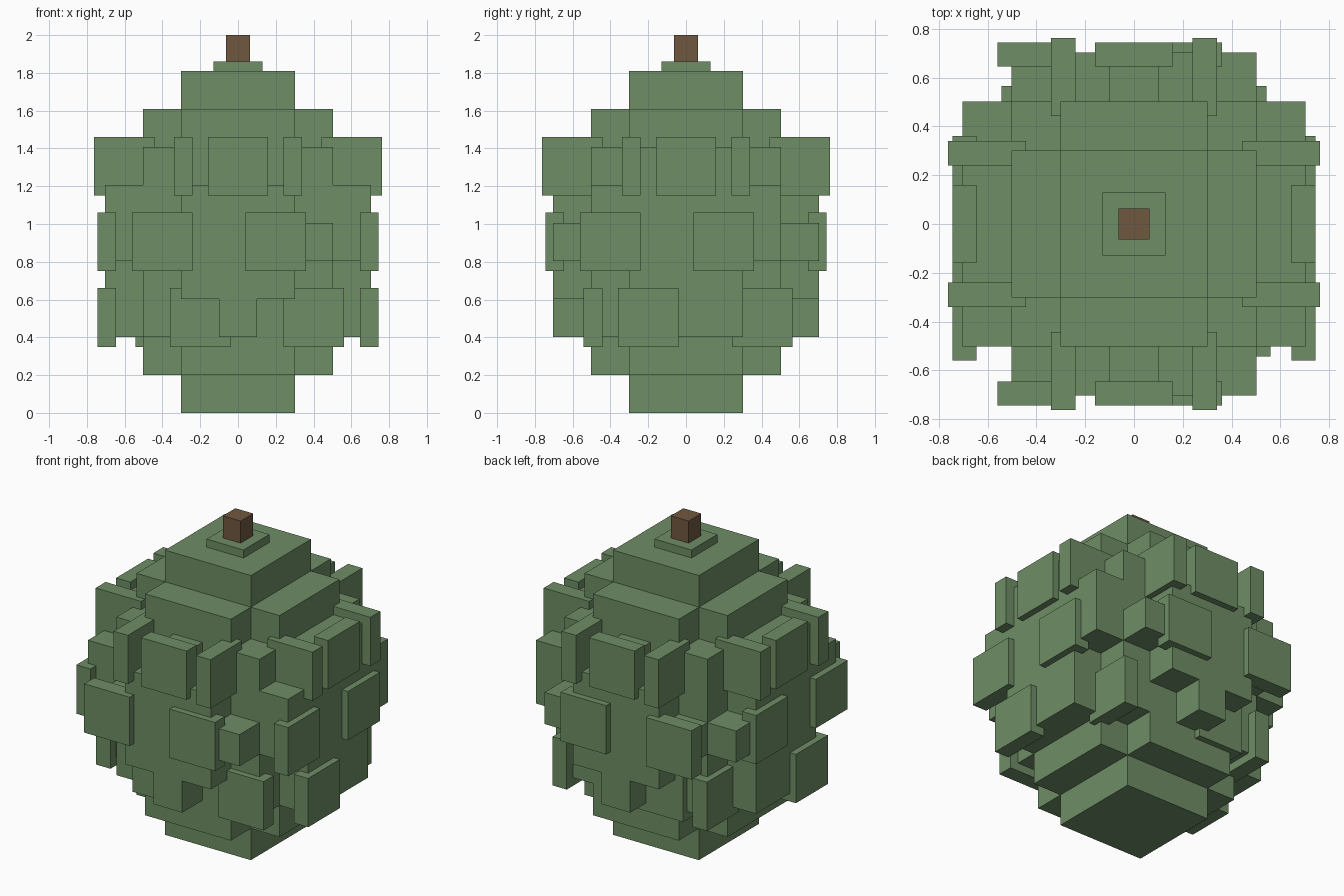
import bpy, bmesh
from mathutils import Vector

if "Cube" in bpy.data.objects:
    bpy.data.objects.remove(bpy.data.objects["Cube"])

C = 0.201  # size of one block


def material(name, rgb):
    m = bpy.data.materials.new(name)
    m.diffuse_color = (*rgb, 1)
    m.use_nodes = True
    m.node_tree.nodes["Principled BSDF"].inputs["Base Color"].default_value = m.diffuse_color
    return m


green = material("leaf green", (0.156, 0.27, 0.13))
brown = material("bark brown", (0.162, 0.098, 0.051))


def boxes(name, items, mat):
    """One object made of boxes, each given as (centre, size)."""
    bm = bmesh.new()
    for centre, size in items:
        verts = bmesh.ops.create_cube(bm, size=1)["verts"]
        bmesh.ops.scale(bm, vec=Vector(size), verts=verts)
        bmesh.ops.translate(bm, vec=Vector(centre), verts=verts)
    me = bpy.data.meshes.new(name)
    bm.to_mesh(me)
    bm.free()
    me.materials.append(mat)
    ob = bpy.data.objects.new(name, me)
    bpy.context.collection.objects.link(ob)
    return ob


def blocks(nx, ny, z0, z1):
    """Centred box, nx by ny blocks wide, from block level z0 to z1."""
    return ((0, 0, (z0 + z1) / 2 * C), (nx * C, ny * C, (z1 - z0) * C))


# Rounded core: stepped layers, crosses near the poles, shells on the sides
core = [blocks(3, 3, 0, 9), blocks(5, 5, 2, 7)]
for z in (1, 7):
    core += [blocks(5, 3, z, z + 1), blocks(3, 5, z, z + 1)]
core += [blocks(7, 3, 2, 7), blocks(7, 5, 4, 5),
         blocks(1, 7, 2, 7), blocks(3, 7, 3, 6), blocks(5, 7, 4, 5)]
# extra shell blocks on the left and right sides
for x, y in ((3, -2), (3, 2), (-3, -2)):
    core.append(((x * C, y * C, 5.5 * C), (C, C, C)))
boxes("core", core, green)

W, T, H = 0.32, 0.1, 0.31  # leaf plate width, thickness, height


def plate(along_x, x, y, z):
    return ((x, y, z), (W, T, H) if along_x else (T, W, H))


# Upper ring: a flat plate on each side, flanked by fins standing outward
upper = []
for s in (-1, 1):
    upper += [plate(True, 0, s * 0.695, 1.305), plate(False, s * 0.695, 0, 1.305)]
    for t in (-1, 1):
        upper += [plate(False, t * 0.29, s * 0.603, 1.305),
                  plate(True, s * 0.603, t * 0.29, 1.305)]
boxes("upper_leaf_ring", upper, green)

# Middle ring: two plates on each side
middle = []
for s in (-1, 1):
    for u in (-0.4, 0.2):
        middle += [plate(True, u, s * 0.695, 0.905), plate(False, s * 0.695, u, 0.905)]
boxes("middle_leaf_ring", middle, green)

# Lower ring: plates resting on the narrower part of the core
lower = [plate(True, 0.4, -0.493, 0.505)]
for s in (-1, 1):
    lower += [plate(True, -0.2, s * 0.493, 0.505),
              plate(False, s * 0.695, -0.2, 0.505),
              plate(False, s * 0.493, 0.405, 0.505)]
boxes("lower_leaf_ring", lower, green)

# Cap and stem
boxes("cap", [((0, 0, 1.825), (0.26, 0.26, 0.07))], green)
boxes("stem", [((0, 0, 1.925), (0.126, 0.126, 0.15))], brown)
